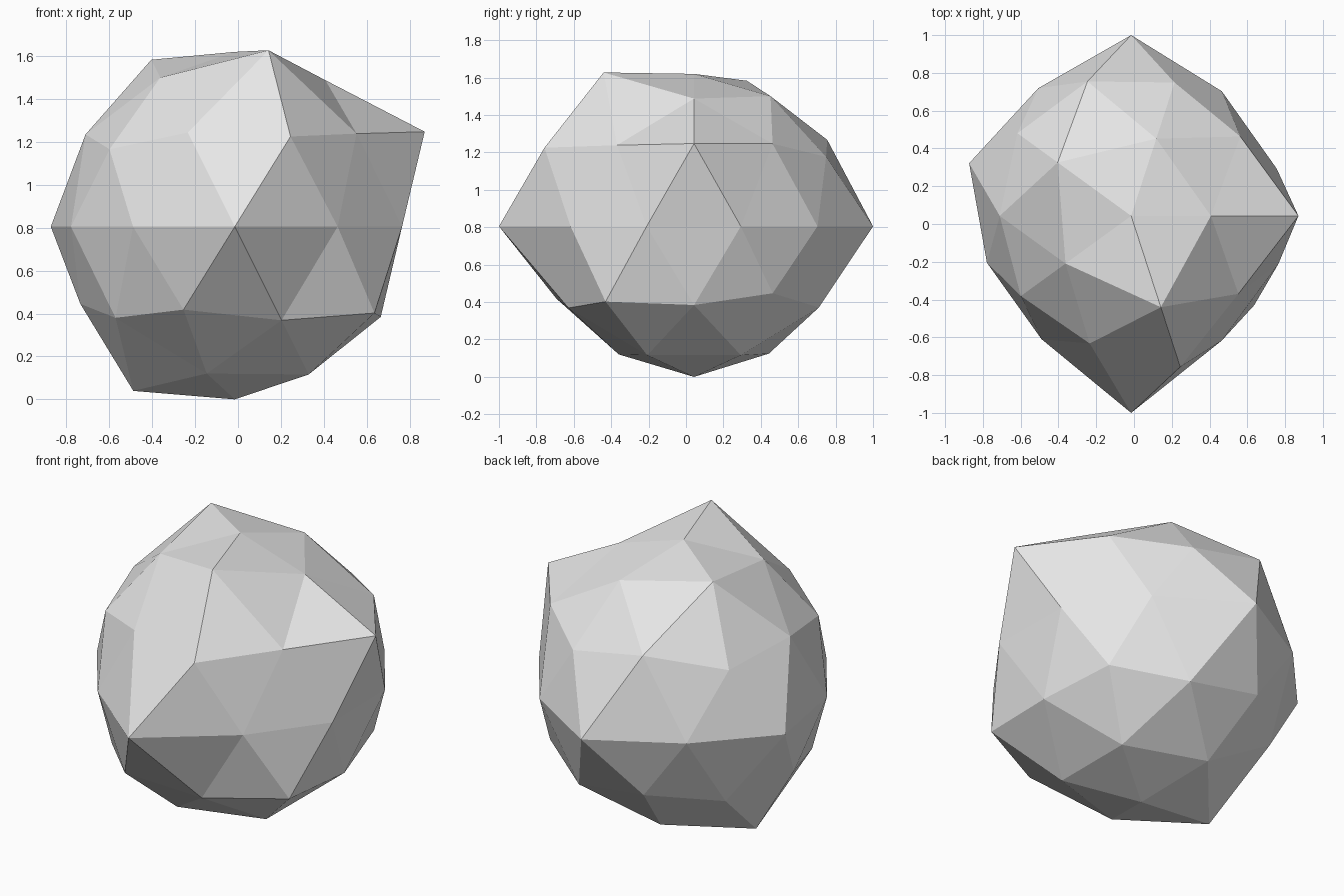
import bpy, bmesh, math
from mathutils import Vector

cube = bpy.data.objects.get("Cube")
if cube:
    bpy.data.objects.remove(cube, do_unlink=True)

# Stone colour
stone = bpy.data.materials.new("stone_grey")
stone.use_nodes = True
grey = (0.8, 0.8, 0.8, 1)
stone.diffuse_color = grey
stone.node_tree.nodes["Principled BSDF"].inputs["Base Color"].default_value = grey

# Rings of the faceted ball: height -> (first azimuth, radii going round)
RINGS = {
    1.0: (0, [.815]),
    .851: (0, [.803, .818, .915, .817, .967]),
    .526: (36, [.84, .88, .818, .835, .825]),
    .447: (0, [.99, .83, .832, .807, .94]),
    0.0: (18, [.81, .816, .957, .836, .902, .803, .807, 1.043, .816, .82]),
    -.447: (36, [.80, .82, .805, .865, .90]),
    -.526: (0, [.80, .825, .81, .808, .83]),
    -.851: (36, [.81, .80, .90, .805, .81]),
    -1.0: (0, [.805]),
}
CENTRE = Vector((-.015, .043, .805))


def bulge(direction):
    """Radius of the stone along a unit direction."""
    height = min(RINGS, key=lambda z: abs(z - direction.z))
    start, radii = RINGS[height]
    azimuth = math.degrees(math.atan2(direction.y, direction.x))
    step = 360 / len(radii)
    return radii[round((azimuth - start) / step) % len(radii)]


# Boulder: ball of flat triangles with some corners pulled outward
bm = bmesh.new()
bmesh.ops.create_icosphere(bm, subdivisions=2, radius=1)
for v in bm.verts:
    d = v.co.normalized()
    v.co = CENTRE + d * bulge(d)
mesh = bpy.data.meshes.new("boulder")
bm.to_mesh(mesh)
bm.free()
mesh.materials.append(stone)
boulder = bpy.data.objects.new("boulder", mesh)
bpy.context.collection.objects.link(boulder)
